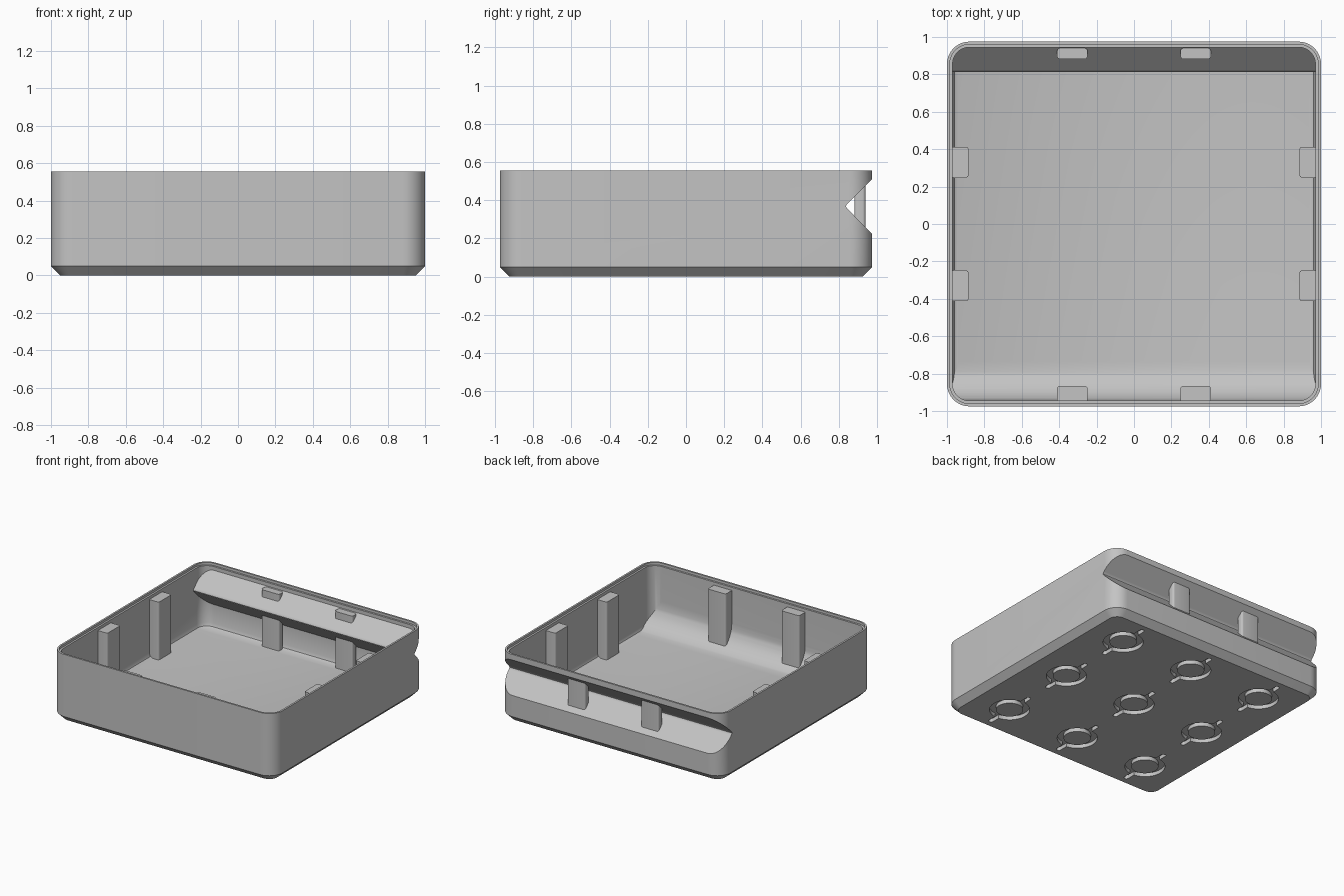
import bpy, bmesh, math

if "Cube" in bpy.data.objects:
    bpy.data.objects.remove(bpy.data.objects["Cube"], do_unlink=True)

grey = bpy.data.materials.new("plain grey")
grey.use_nodes = True
grey.diffuse_color = (0.55, 0.55, 0.55, 1)
grey.node_tree.nodes["Principled BSDF"].inputs["Base Color"].default_value = grey.diffuse_color

HALF_X, HALF_Y, HEIGHT, FLOOR = 1.0, 0.975, 0.555, 0.04


def finish(name, bm):
    bmesh.ops.recalc_face_normals(bm, faces=bm.faces)
    mesh = bpy.data.meshes.new(name)
    bm.to_mesh(mesh)
    bm.free()
    mesh.materials.append(grey)
    obj = bpy.data.objects.new(name, mesh)
    bpy.context.collection.objects.link(obj)
    return obj


def rounded_loft(bm, centre, half, radius, levels, steps=10):
    """Stack rounded rectangles, each given as (inset, z)."""
    rings = []
    for inset, z in levels:
        r = max(radius - inset, 0.01)
        ring = []
        for q, (sx, sy) in enumerate([(1, 1), (-1, 1), (-1, -1), (1, -1)]):
            for i in range(steps + 1):
                a = math.pi / 2 * (q + i / steps)
                ring.append(bm.verts.new((
                    centre[0] + sx * (half[0] - inset - r) + r * math.cos(a),
                    centre[1] + sy * (half[1] - inset - r) + r * math.sin(a), z)))
        rings.append(ring)
    n = len(rings[0])
    for low, high in zip(rings, rings[1:]):
        for i in range(n):
            j = (i + 1) % n
            bm.faces.new((low[i], low[j], high[j], high[i]))
    bm.faces.new(rings[0])
    bm.faces.new(rings[-1])


def x_prism(name, profile, half_length=1.2):
    """Extrude a (y, z) profile along x."""
    bm = bmesh.new()
    ends = [[bm.verts.new((x, y, z)) for y, z in profile] for x in (-half_length, half_length)]
    n = len(profile)
    for i in range(n):
        j = (i + 1) % n
        bm.faces.new((ends[0][i], ends[0][j], ends[1][j], ends[1][i]))
    for end in ends:
        bm.faces.new(end)
    return finish(name, bm)


def cut(target, cutter):
    mod = target.modifiers.new("cut", "BOOLEAN")
    mod.operation, mod.solver, mod.object = "DIFFERENCE", "EXACT", cutter
    bpy.context.view_layer.objects.active = target
    bpy.ops.object.modifier_apply(modifier=mod.name)
    bpy.data.objects.remove(cutter, do_unlink=True)


# Outer shell with a chamfered foot
bm = bmesh.new()
rounded_loft(bm, (0, 0), (HALF_X, HALF_Y), 0.12, [(0.05, 0), (0, 0.05), (0, HEIGHT)])
tray = finish("tray_body", bm)

# Hollow inside, with a softened floor edge and a stepped rim
bm = bmesh.new()
rounded_loft(bm, (0, 0), (HALF_X, HALF_Y), 0.12,
             [(0.06, FLOOR), (0.04, 0.05), (0.03, 0.075), (0.03, 0.535), (0.015, 0.535), (0.015, 0.65)])
hollow = finish("hollow", bm)

# Large curved fillet along the inside of the front wall
R = 0.21
arc = [(-0.945 + R - R * math.cos(a), FLOOR + R - R * math.sin(a))
       for a in (math.pi / 2 * i / 12 for i in range(13))]
cut(hollow, x_prism("front_fillet", arc + [(-0.735, 0.01), (-1.05, 0.01), (-1.05, FLOOR + R)]))

# V-shaped finger groove along the back, and its bulge inside
groove = [(1.05, 0.585), (0.85, 0.385), (0.841, 0.376), (0.838, 0.367), (0.841, 0.358), (0.85, 0.35), (1.05, 0.145)]
cut(hollow, x_prism("groove_bulge", [(y - 0.025, z) for y, z in groove]))
cut(tray, hollow)
cut(tray, x_prism("back_groove", groove))

# Nine ring grooves with key slots underneath
grid = [(0.65 * i, 0.65 * j) for i in (-1, 0, 1) for j in (-1, 0, 1)]
DEPTH, SEG = 0.03, 40
bm = bmesh.new()
for cx, cy in grid:
    loops = [[bm.verts.new((cx + r * math.cos(math.tau * k / SEG), cy + r * math.sin(math.tau * k / SEG), z))
              for k in range(SEG)]
             for r, z in ((0.148, -0.02), (0.148, DEPTH), (0.1, DEPTH), (0.1, -0.02))]
    for a, b in zip(loops, loops[1:] + loops[:1]):
        for k in range(SEG):
            m = (k + 1) % SEG
            bm.faces.new((a[k], a[m], b[m], b[k]))
cut(tray, finish("ring_cutter", bm))
bm = bmesh.new()
for cx, cy in grid:
    for side in (-1, 1):
        rounded_loft(bm, (cx, cy + side * 0.18), (0.018, 0.05), 0.017, [(0, -0.02), (0, DEPTH)], 4)
cut(tray, finish("slot_cutter", bm))


# Upright posts: two on each wall
def post(name, centre, half, top):
    bm = bmesh.new()
    rounded_loft(bm, centre, half, 0.015, [(0, FLOOR - 0.005), (0, top)], 4)
    return finish(name, bm)


parts = [tray]
for i, s in enumerate((-0.33, 0.33), 1):
    parts.append(post(f"left_post_{i}", (0.932, s), (0.047, 0.083), 0.51))
    parts.append(post(f"right_post_{i}", (-0.932, s), (0.047, 0.083), 0.51))
    parts.append(post(f"front_post_{i}", (s, -0.91), (0.081, 0.045), 0.51))
    parts.append(post(f"back_post_{i}", (s, 0.911), (0.081, 0.029), 0.5))

bpy.ops.object.select_all(action="DESELECT")
for obj in parts:
    obj.select_set(True)
bpy.context.view_layer.objects.active = tray
bpy.ops.object.shade_smooth_by_angle(angle=math.radians(30))
